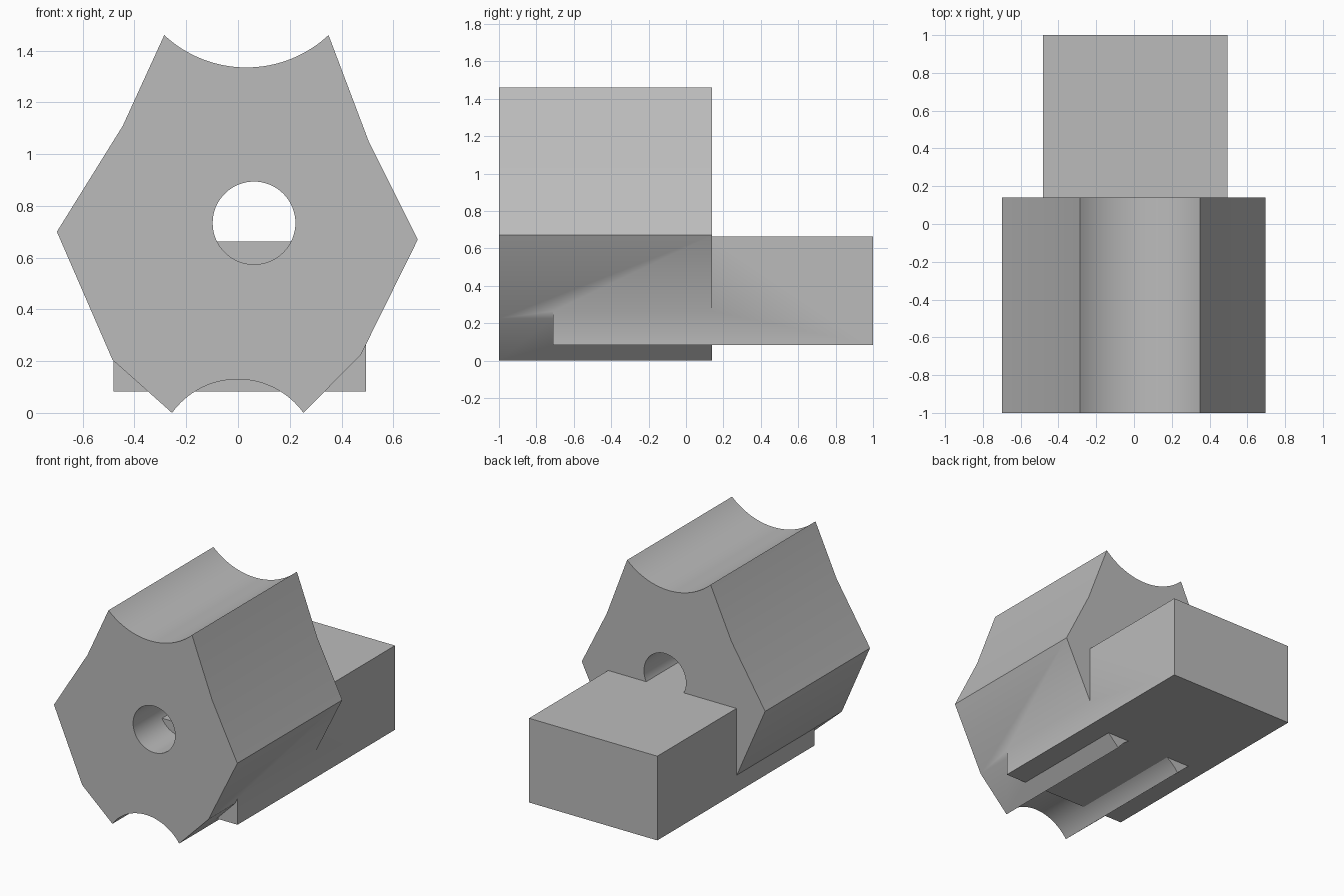
import bpy, bmesh, math
from mathutils import Vector

cube = bpy.data.objects.get("Cube")
if cube:
    bpy.data.objects.remove(cube, do_unlink=True)

grey = bpy.data.materials.new("plain grey")
grey.use_nodes = True
colour = (0.5, 0.5, 0.5, 1)
grey.diffuse_color = colour
grey.node_tree.nodes["Principled BSDF"].inputs["Base Color"].default_value = colour


def arc(start, end, sag, steps=32):
    """Circular arc between two (x, z) points, bulging by sag to the left of travel."""
    a, b = Vector(start), Vector(end)
    half = (b - a).length / 2
    along = (b - a).normalized()
    side = Vector((-along.y, along.x))
    radius = (half * half + sag * sag) / (2 * abs(sag))
    sign = math.copysign(1, sag)
    centre = (a + b) / 2 + side * (sag - sign * radius)
    sweep = math.asin(half / radius)
    points = []
    for i in range(steps + 1):
        t = sweep * (2 * i / steps - 1)
        points.append(centre + along * radius * math.sin(t) + side * sign * radius * math.cos(t))
    return points


def prism(name, outline, y0, y1):
    """Extrude an (x, z) outline from y0 to y1."""
    bm = bmesh.new()
    face = bm.faces.new([bm.verts.new((x, y0, z)) for x, z in outline])
    new = bmesh.ops.extrude_face_region(bm, geom=[face])["geom"]
    bmesh.ops.translate(bm, vec=(0, y1 - y0, 0),
                        verts=[v for v in new if isinstance(v, bmesh.types.BMVert)])
    bmesh.ops.recalc_face_normals(bm, faces=bm.faces)
    mesh = bpy.data.meshes.new(name)
    bm.to_mesh(mesh)
    bm.free()
    mesh.materials.append(grey)
    ob = bpy.data.objects.new(name, mesh)
    bpy.context.collection.objects.link(ob)
    return ob


def combine(target, tool, operation):
    """Apply a boolean and discard the tool object."""
    mod = target.modifiers.new(operation.title(), "BOOLEAN")
    mod.operation, mod.solver, mod.object = operation, "EXACT", tool
    bpy.context.view_layer.objects.active = target
    bpy.ops.object.modifier_apply(modifier=mod.name)
    bpy.data.objects.remove(tool, do_unlink=True)


# Six-sided body with scooped top and bottom
outline = arc((-0.285, 1.46), (0.35, 1.46), -0.125)
outline += [(0.505, 1.05), (0.695, 0.67), (0.475, 0.225)]
outline += arc((0.253, 0), (-0.255, 0), -0.13)
outline += [(-0.485, 0.205), (-0.70, 0.70), (-0.445, 1.11)]
body = prism("scooped_body", outline, -1, 0.14)

# Round bore along the body
circle = [(0.062 + 0.16 * math.cos(math.tau * i / 64), 0.734 + 0.16 * math.sin(math.tau * i / 64))
          for i in range(64)]
bore = prism("bore_cutter", circle, -1.2, 0.3)
bore.hide_render = True
combine(body, bore, "DIFFERENCE")

# Rectangular block that runs into the body from behind
block = prism("rear_block", [(-0.482, 0.083), (0.494, 0.083), (0.494, 0.662), (-0.482, 0.662)], -0.71, 1)
combine(body, block, "UNION")

# Smooth the scoops, bore and shallow bends, keep the corners crisp
bpy.ops.object.select_all(action="DESELECT")
body.select_set(True)
bpy.context.view_layer.objects.active = body
bpy.ops.object.shade_smooth_by_angle(angle=math.radians(30))
